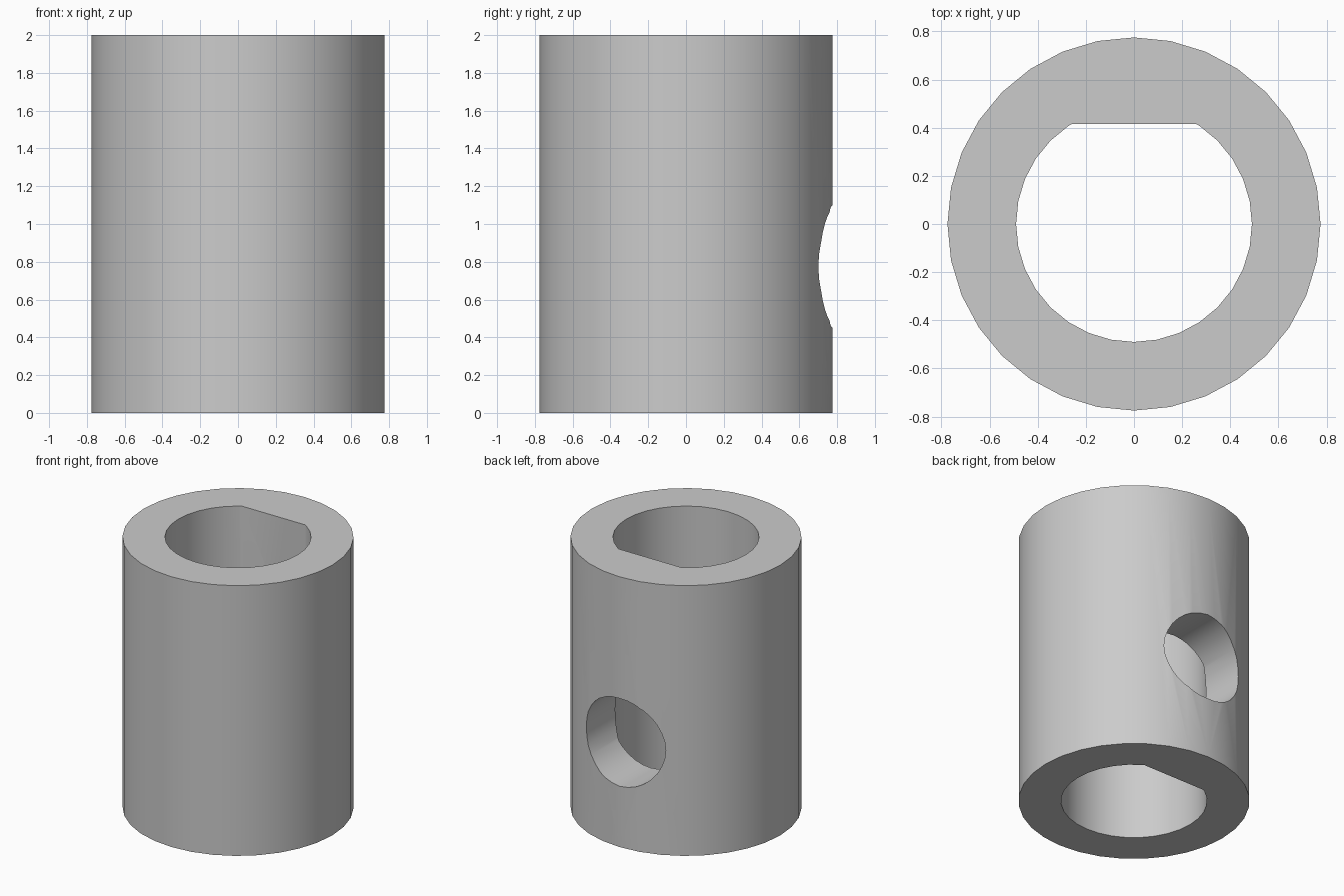
import bpy
import bmesh
from math import radians
from mathutils import Matrix

HEIGHT = 2.0
OUTER_R, BORE_R, FLAT_Y = 0.775, 0.49, 0.415
HOLE_R, HOLE_Z = 0.325, 0.775
SIDES = 32

default = bpy.data.objects.get("Cube")
if default:
    bpy.data.objects.remove(default, do_unlink=True)

grey = bpy.data.materials.new("plain grey")
grey.use_nodes = True
colour = (0.6, 0.6, 0.6, 1)
grey.diffuse_color = colour
grey.node_tree.nodes["Principled BSDF"].inputs["Base Color"].default_value = colour


def cylinder(name, radius, length, matrix, flat_y=None):
    """Cylinder, optionally cut to a D section at flat_y."""
    bm = bmesh.new()
    bmesh.ops.create_cone(bm, cap_ends=True, segments=SIDES, radius1=radius,
                          radius2=radius, depth=length, matrix=matrix)
    if flat_y is not None:
        cut = bmesh.ops.bisect_plane(
            bm, geom=bm.verts[:] + bm.edges[:] + bm.faces[:],
            plane_co=(0, flat_y, 0), plane_no=(0, 1, 0), clear_outer=True)
        edges = [e for e in cut["geom_cut"] if isinstance(e, bmesh.types.BMEdge)]
        bmesh.ops.contextual_create(bm, geom=edges)
    bmesh.ops.recalc_face_normals(bm, faces=bm.faces)
    mesh = bpy.data.meshes.new(name)
    bm.to_mesh(mesh)
    bm.free()
    mesh.materials.append(grey)
    obj = bpy.data.objects.new(name, mesh)
    bpy.context.collection.objects.link(obj)
    return obj


# Round sleeve body
middle = Matrix.Translation((0, 0, HEIGHT / 2))
sleeve = cylinder("sleeve", OUTER_R, HEIGHT, middle)

# D-shaped bore, and a round hole through the back wall only
bore = cylinder("bore_cutter", BORE_R, HEIGHT + 0.4, middle, FLAT_Y)
back = Matrix.Translation((0, 0.6, HOLE_Z)) @ Matrix.Rotation(radians(90), 4, "X")
hole = cylinder("back_hole_cutter", HOLE_R, 1.0, back)

bpy.ops.object.select_all(action="DESELECT")
bpy.context.view_layer.objects.active = sleeve
sleeve.select_set(True)
for cutter in (bore, hole):
    mod = sleeve.modifiers.new(cutter.name, "BOOLEAN")
    mod.operation = "DIFFERENCE"
    mod.solver = "EXACT"
    mod.object = cutter
    bpy.ops.object.modifier_apply(modifier=mod.name)
    bpy.data.objects.remove(cutter, do_unlink=True)

bpy.ops.object.shade_smooth_by_angle(angle=radians(30))
